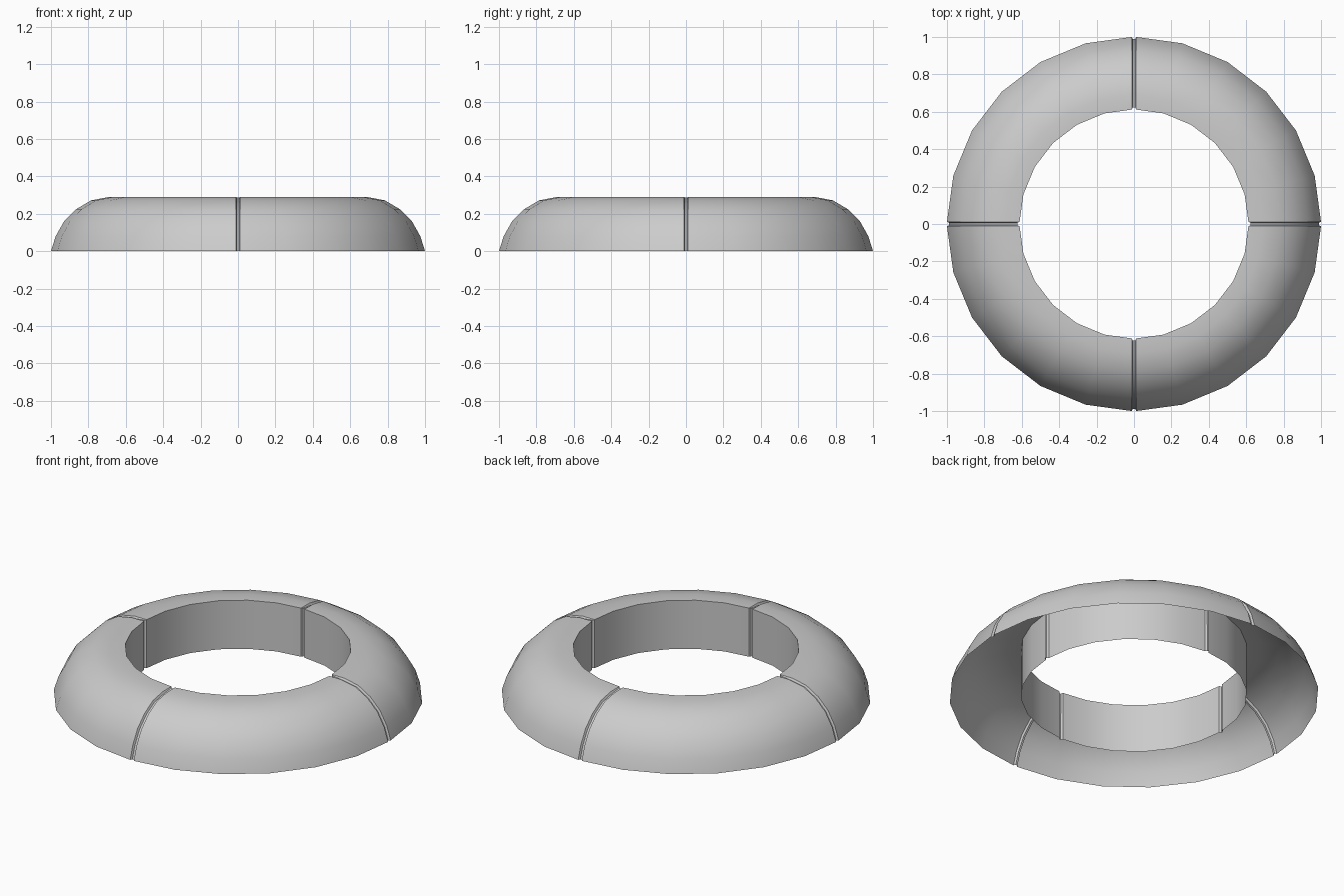
import bpy, bmesh, math
from mathutils import Vector

cube = bpy.data.objects.get("Cube")
if cube:
    bpy.data.objects.remove(cube, do_unlink=True)

grey = bpy.data.materials.new("light grey")
grey.use_nodes = True
grey.diffuse_color = (0.6, 0.6, 0.6, 1)
grey.node_tree.nodes["Principled BSDF"].inputs["Base Color"].default_value = (0.6, 0.6, 0.6, 1)

# Cross-section (radius, height): outer skirt, flat crown, inner wall, open below
PROFILE = [(1, 0), (0.975, 0.08), (0.93, 0.16), (0.865, 0.225),
           (0.785, 0.272), (0.69, 0.29), (0.612, 0.29), (0.612, 0)]
DEPTH = 0.012          # groove depth
LIP, FLOOR = 0.012, 0.006   # half widths of groove mouth and floor
STEPS = 6              # facets in each quarter


def inset(profile, depth):
    """Sink the cross-section into the shell, keeping the open rims level."""
    pts = [Vector(p) for p in profile]
    out = []
    for i, p in enumerate(pts):
        t = (pts[min(i + 1, len(pts) - 1)] - pts[max(i - 1, 0)]).normalized()
        q = p + Vector((-t.y, t.x)) * depth
        if i in (0, len(pts) - 1):
            q.y = 0
        out.append((q.x, q.y))
    return out


sunk = inset(PROFILE, DEPTH)


def column(bm, profile, angle, shift):
    """One cross-section at an angle, shifted sideways by a fixed distance."""
    c, s = math.cos(angle), math.sin(angle)
    verts = []
    for r, z in profile:
        a = math.sqrt(r * r - shift * shift)
        verts.append(bm.verts.new((a * c - shift * s, a * s + shift * c, z)))
    return verts


# Ring: four smooth quarters separated by shallow grooves
bm = bmesh.new()
columns = []
for quarter in range(4):
    start = quarter * math.pi / 2
    for profile, shift in ((PROFILE, -LIP), (sunk, -FLOOR), (sunk, FLOOR), (PROFILE, LIP)):
        columns.append(column(bm, profile, start, shift))
    for k in range(1, STEPS):
        columns.append(column(bm, PROFILE, start + k * math.pi / 2 / STEPS, 0))
for i, a in enumerate(columns):
    b = columns[(i + 1) % len(columns)]
    for j in range(len(PROFILE) - 1):
        bm.faces.new((a[j], b[j], b[j + 1], a[j + 1]))

mesh = bpy.data.meshes.new("segmented_ring")
bm.to_mesh(mesh)
bm.free()
mesh.materials.append(grey)
ring = bpy.data.objects.new("segmented_ring", mesh)
bpy.context.collection.objects.link(ring)

# Smooth the curved skin but keep the inner rim and groove lips crisp
bpy.ops.object.select_all(action='DESELECT')
ring.select_set(True)
bpy.context.view_layer.objects.active = ring
bpy.ops.object.shade_smooth_by_angle(angle=math.radians(30))
